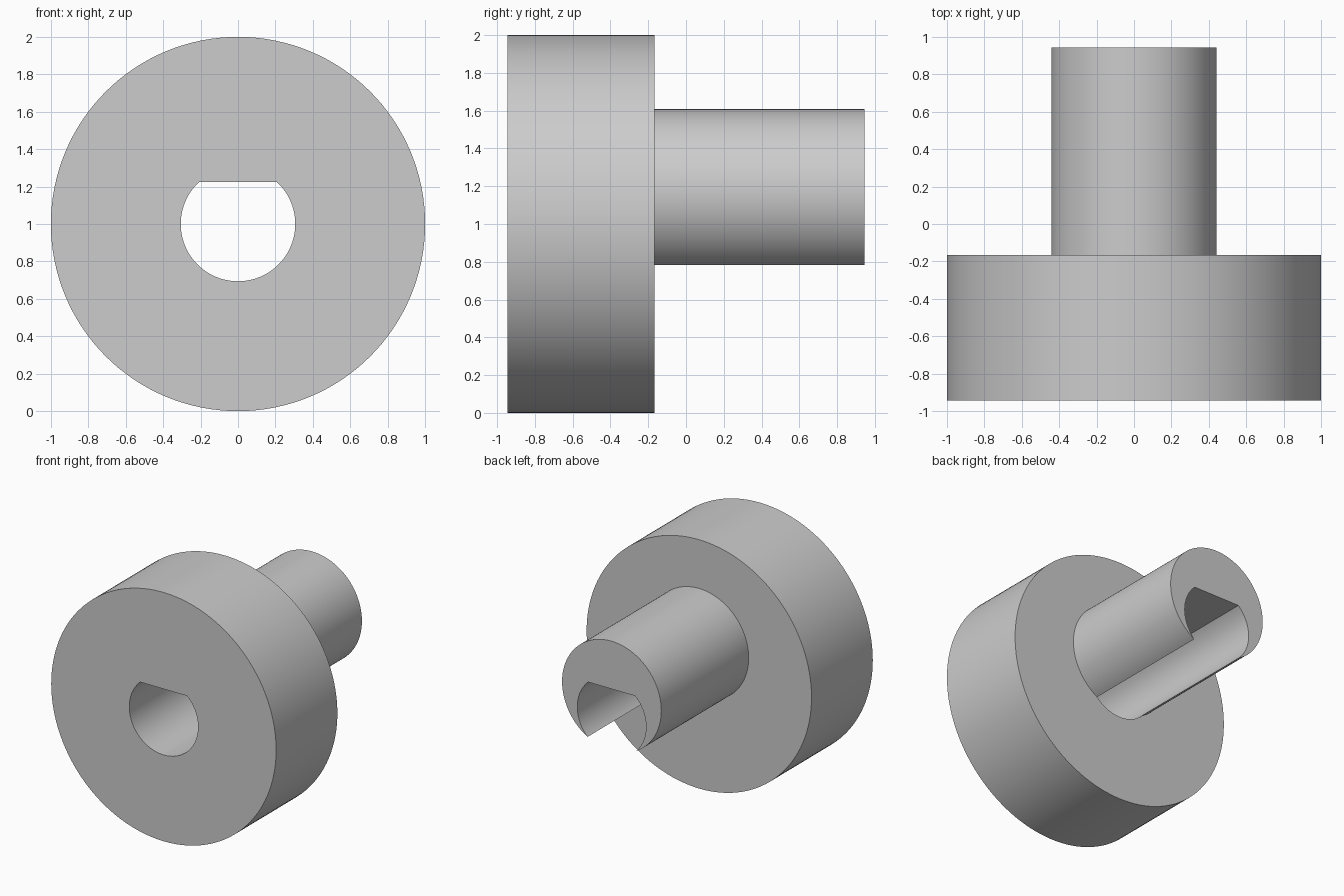
import bpy
import bmesh
from math import radians, pi, asin, cos, sin

cube = bpy.data.objects.get("Cube")
if cube:
    bpy.data.objects.remove(cube)

FRONT, STEP, BACK = -0.944, -0.166, 0.944
WHEEL_R, SHAFT_R, BORE_R = 1.0, 0.441, 0.306
WHEEL_Z, SHAFT_Z, FLAT_Z = 1.0, 1.167, 1.224

grey = bpy.data.materials.new("plain grey")
grey.use_nodes = True
colour = (0.604, 0.604, 0.604, 1)
grey.diffuse_color = colour
grey.node_tree.nodes["Principled BSDF"].inputs["Base Color"].default_value = colour


def prism(name, outline, y0, y1):
    """Extrude an (x, z) outline along y."""
    bm = bmesh.new()
    face = bm.faces.new([bm.verts.new((x, y0, z)) for x, z in outline])
    new = bmesh.ops.extrude_face_region(bm, geom=[face])["geom"]
    verts = [v for v in new if isinstance(v, bmesh.types.BMVert)]
    bmesh.ops.translate(bm, verts=verts, vec=(0, y1 - y0, 0))
    bmesh.ops.recalc_face_normals(bm, faces=bm.faces)
    mesh = bpy.data.meshes.new(name)
    bm.to_mesh(mesh)
    bm.free()
    mesh.materials.append(grey)
    obj = bpy.data.objects.new(name, mesh)
    bpy.context.collection.objects.link(obj)
    return obj


def arc(radius, z, start, end, count):
    return [(radius * cos(start + (end - start) * i / count),
             z + radius * sin(start + (end - start) * i / count))
            for i in range(count + 1)]


def circle(radius, z, count=128):
    return arc(radius, z, 0, 2 * pi, count)[:-1]


def combine(target, other, operation):
    """Apply a boolean and drop the helper object."""
    mod = target.modifiers.new(operation.title(), "BOOLEAN")
    mod.operation, mod.object, mod.solver = operation, other, "EXACT"
    bpy.ops.object.select_all(action="DESELECT")
    bpy.context.view_layer.objects.active = target
    target.select_set(True)
    bpy.ops.object.modifier_apply(modifier=mod.name)
    bpy.data.objects.remove(other)


# Thick wheel with an off-centre shaft behind it
hub = prism("wheel_and_shaft", circle(WHEEL_R, WHEEL_Z), FRONT, STEP)
shaft = prism("shaft", circle(SHAFT_R, SHAFT_Z), STEP - 0.2, BACK)
combine(hub, shaft, "UNION")

# D-shaped bore right through, breaking out of the underside of the shaft
flat = asin((FLAT_Z - WHEEL_Z) / BORE_R)
bore = prism("bore_cutter", arc(BORE_R, WHEEL_Z, pi - flat, 2 * pi + flat, 96),
             FRONT - 0.2, BACK + 0.2)
bore.hide_render = True
combine(hub, bore, "DIFFERENCE")

bpy.ops.object.shade_smooth_by_angle(angle=radians(30))
